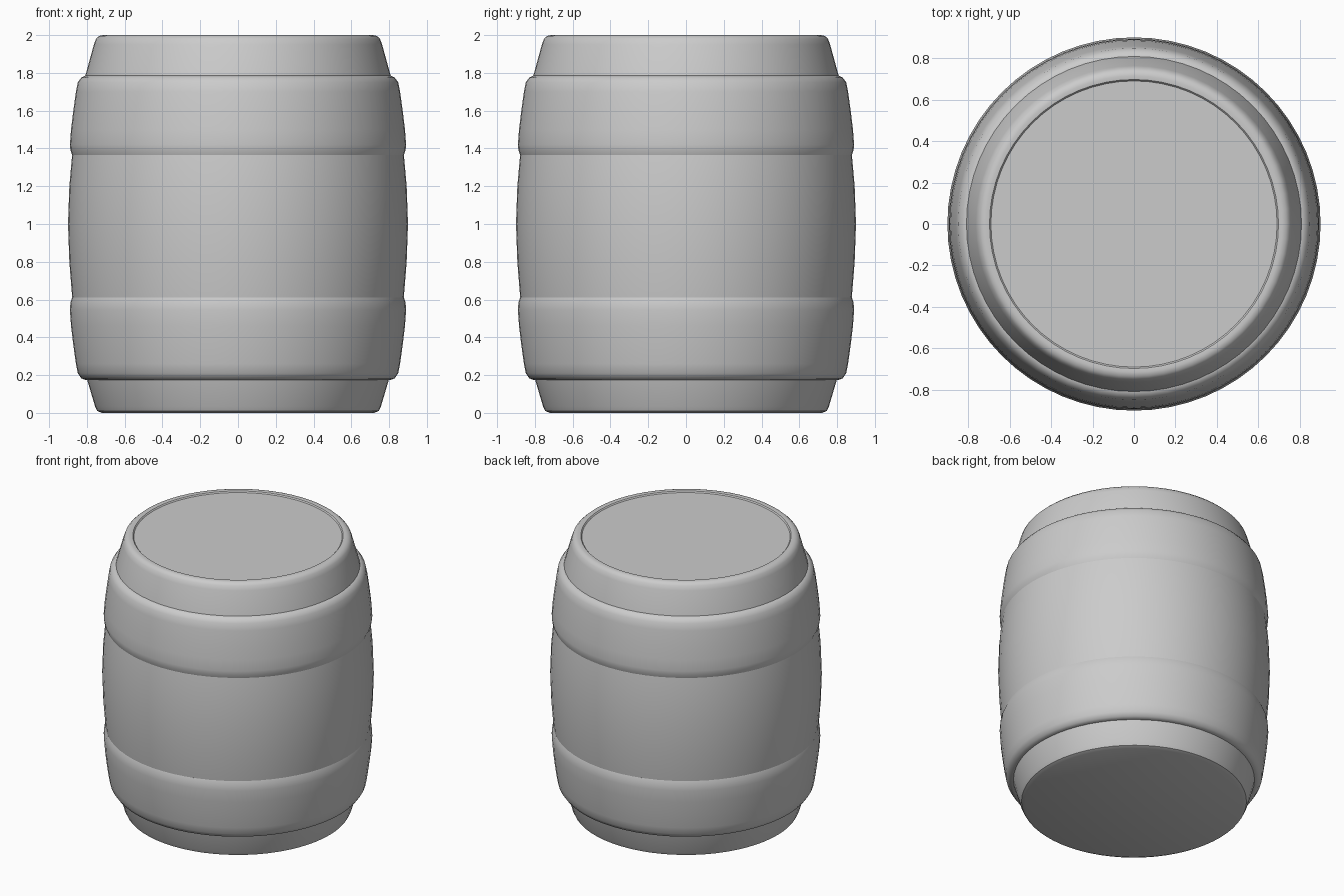
import bpy
import bmesh
from math import radians, tau
from mathutils import Matrix

SEGMENTS = 64

cube = bpy.data.objects.get("Cube")
if cube:
    bpy.data.objects.remove(cube, do_unlink=True)


def lathe(name, profile, closed=False):
    """Spin an (r, z) profile around the z axis."""
    bm = bmesh.new()
    verts = [bm.verts.new((r, 0, z)) for r, z in profile]
    edges = [bm.edges.new(pair) for pair in zip(verts, verts[1:])]
    if closed:
        edges.append(bm.edges.new((verts[-1], verts[0])))
    bmesh.ops.spin(bm, geom=verts + edges, cent=(0, 0, 0), axis=(0, 0, 1),
                   angle=tau, steps=SEGMENTS, use_duplicate=False)
    bmesh.ops.remove_doubles(bm, verts=bm.verts, dist=0.0001)
    bmesh.ops.recalc_face_normals(bm, faces=bm.faces)
    mesh = bpy.data.meshes.new(name)
    bm.to_mesh(mesh)
    bm.free()
    obj = bpy.data.objects.new(name, mesh)
    bpy.context.collection.objects.link(obj)
    bpy.ops.object.select_all(action="DESELECT")
    obj.select_set(True)
    bpy.context.view_layer.objects.active = obj
    bpy.ops.object.shade_smooth_by_angle(angle=radians(35))
    return obj


# Bulging barrel body with rounded rims and a slightly sunken lid
lathe("barrel_body", [
    (0, 0), (0.72, 0), (0.745, 0.01), (0.757, 0.035), (0.8, 0.18),
    (0.84, 0.34), (0.877, 0.6), (0.893, 0.8), (0.9, 1.0), (0.893, 1.2),
    (0.877, 1.38), (0.84, 1.63), (0.807, 1.79), (0.763, 1.95),
    (0.752, 1.98), (0.735, 1.996), (0.715, 2.0), (0.697, 1.998),
    (0.69, 1.99), (0, 1.99)])

# Wide rounded hoops
lathe("upper_hoop", [
    (0.78, 1.785), (0.81, 1.785), (0.83, 1.775), (0.848, 1.75),
    (0.858, 1.7), (0.872, 1.6), (0.884, 1.5), (0.89, 1.42),
    (0.887, 1.39), (0.878, 1.365), (0.85, 1.365)], closed=True)
lathe("lower_hoop", [
    (0.85, 0.612), (0.878, 0.612), (0.887, 0.585), (0.89, 0.545),
    (0.884, 0.46), (0.872, 0.36), (0.858, 0.26), (0.848, 0.21),
    (0.83, 0.183), (0.81, 0.175), (0.78, 0.175)], closed=True)
